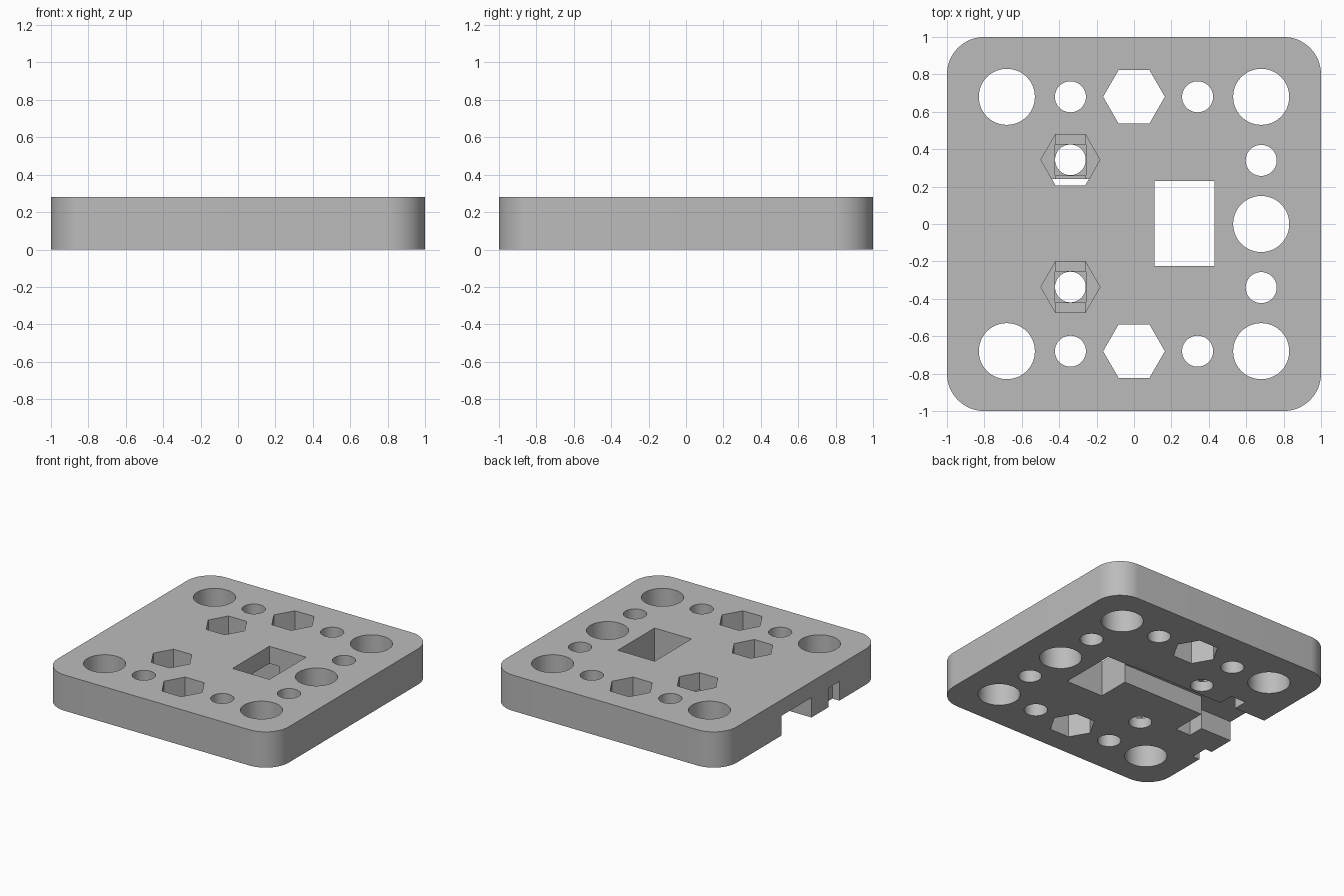
import bpy, bmesh, math

if "Cube" in bpy.data.objects:
    bpy.data.objects.remove(bpy.data.objects["Cube"], do_unlink=True)

HEIGHT = 0.28
PITCH = 0.68
HALF = PITCH / 2

grey = bpy.data.materials.new("plain_grey")
grey.use_nodes = True
grey.diffuse_color = (0.5, 0.5, 0.5, 1)
grey.node_tree.nodes["Principled BSDF"].inputs["Base Color"].default_value = (0.5, 0.5, 0.5, 1)


def prism(name, points, z0, z1):
    """Extrude a flat outline upwards from z0 to z1."""
    bm = bmesh.new()
    face = bm.faces.new([bm.verts.new((x, y, z0)) for x, y in points])
    top = bmesh.ops.extrude_face_region(bm, geom=[face])["geom"]
    verts = [v for v in top if isinstance(v, bmesh.types.BMVert)]
    bmesh.ops.translate(bm, verts=verts, vec=(0, 0, z1 - z0))
    bmesh.ops.recalc_face_normals(bm, faces=bm.faces)
    mesh = bpy.data.meshes.new(name)
    bm.to_mesh(mesh)
    bm.free()
    obj = bpy.data.objects.new(name, mesh)
    bpy.context.scene.collection.objects.link(obj)
    return obj


def ring(x, y, r, n):
    return [(x + r * math.cos(math.tau * i / n), y + r * math.sin(math.tau * i / n))
            for i in range(n)]


def rect(x0, x1, y0, y1):
    return [(x0, y0), (x1, y0), (x1, y1), (x0, y1)]


# Rounded square plate
outline = []
for k, (sx, sy) in enumerate([(1, 1), (-1, 1), (-1, -1), (1, -1)]):
    for i in range(17):
        a = math.pi / 2 * (k + i / 16)
        outline.append((sx * 0.8 + 0.2 * math.cos(a), sy * 0.8 + 0.2 * math.sin(a)))
plate = prism("plate", outline, 0, HEIGHT)
plate.data.materials.append(grey)

cutters = []


def cut(points, z0=-0.1, z1=HEIGHT + 0.1):
    cutters.append(prism("cutter", points, z0, z1))


# Large and small round holes, and hexagonal through holes
for x, y in [(-PITCH, PITCH), (PITCH, PITCH), (PITCH, 0), (PITCH, -PITCH), (-PITCH, -PITCH)]:
    cut(ring(x, y, 0.15, 48))
for s in (-1, 1):
    for x, y in [(-HALF, PITCH), (HALF, PITCH), (PITCH, HALF)]:
        cut(ring(x, s * y, 0.083, 40))
    cut(ring(0, s * PITCH, 0.165, 6))

# Rectangular window
cut(rect(0.11, 0.43, -0.225, 0.23))

# Cable channel, cross slot and end notches on the underside
cut(rect(-0.65, 0.2, 0.03, 0.24), z1=0.145)
cut(rect(-0.73, -0.6, -0.25, 0.36), z1=0.155)
cut(rect(-1.1, -0.7, -0.125, 0.247), z1=0.155)
cut(rect(-1.1, -0.94, -0.47, -0.333), z1=0.15)

# Nut recesses stepping down from hexagon to slot, square and round hole
for s in (-1, 1):
    x, y, r = -HALF, s * HALF + 0.003, 0.083
    cut(ring(x, y, 0.158, 6), z0=0.11)
    cut(rect(x - 0.078, x + 0.078, y - 0.136, y + 0.136), z0=0.095)
    cut(rect(x - r, x + r, y - r, y + r), z0=0.08)
    cut(ring(x, y, r - 0.001, 40))

for c in cutters:
    c.hide_render = True
    mod = plate.modifiers.new("cut", "BOOLEAN")
    mod.operation = "DIFFERENCE"
    mod.solver = "EXACT"
    mod.object = c

# Bake the cuts and remove the cutters
bpy.context.view_layer.update()
graph = bpy.context.evaluated_depsgraph_get()
baked = bpy.data.meshes.new_from_object(plate.evaluated_get(graph))
plate.modifiers.clear()
plate.data = baked
for c in cutters:
    bpy.data.objects.remove(c, do_unlink=True)
baked.materials.clear()
baked.materials.append(grey)
for p in baked.polygons:
    p.material_index = 0

# Smooth walls with sharp rims
baked.shade_smooth()
baked.set_sharp_from_angle(angle=math.radians(30))
